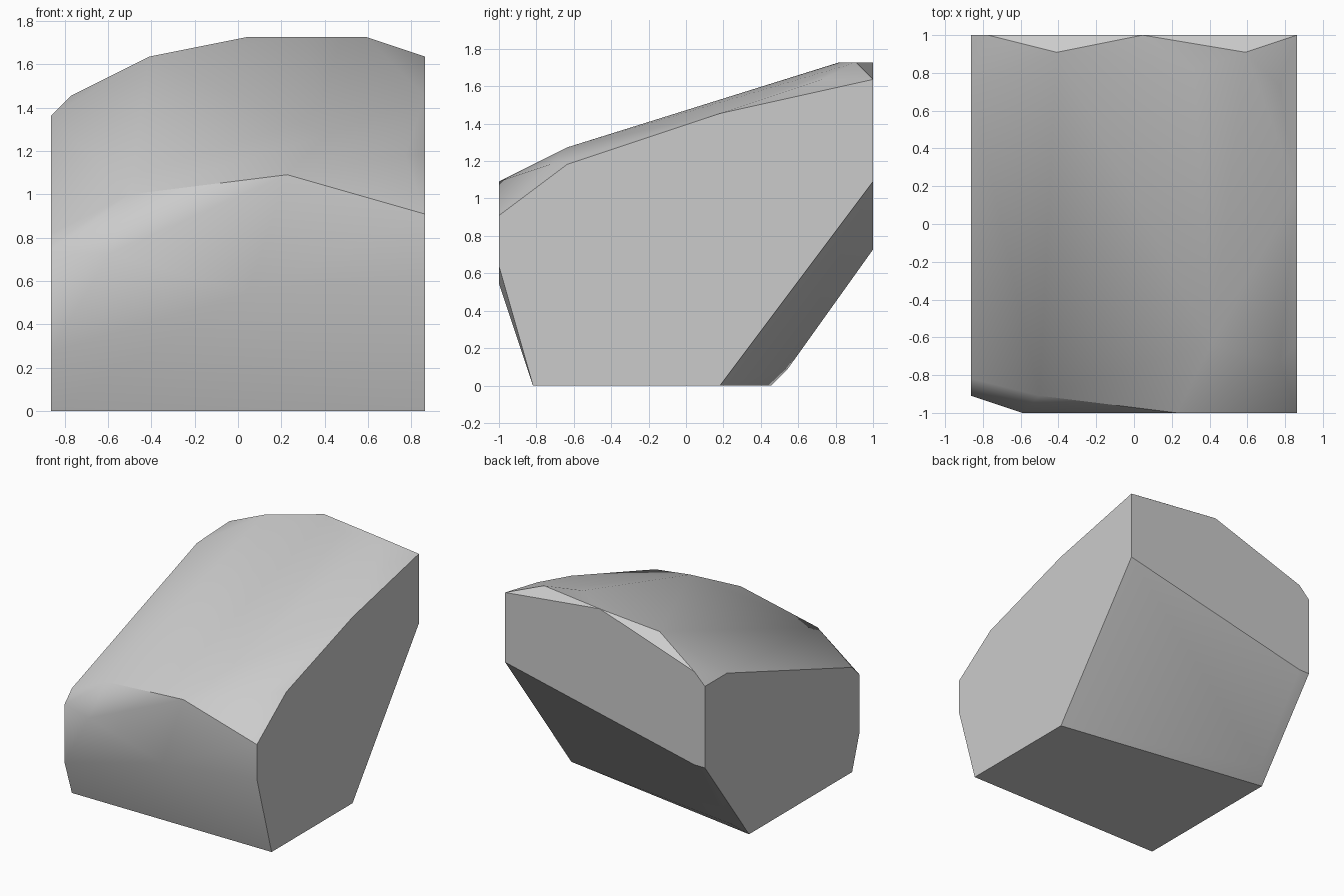
import bpy
import bmesh
import math

UNIT = 1 / 11          # the boulder is laid out on a coarse grid
HALF_WIDTH = 9.5

cube = bpy.data.objects.get("Cube")
if cube:
    bpy.data.objects.remove(cube, do_unlink=True)


def make_material(name, color):
    material = bpy.data.materials.new(name)
    material.use_nodes = True
    material.diffuse_color = color
    material.node_tree.nodes["Principled BSDF"].inputs["Base Color"].default_value = color
    return material


def add_boulder(name, corners, material, smooth_angle):
    """Wrap the corner points in a convex skin with merged flat faces."""
    bm = bmesh.new()
    for corner in corners:
        bm.verts.new([value * UNIT for value in corner])
    bmesh.ops.convex_hull(bm, input=bm.verts[:])
    loose = [vert for vert in bm.verts if not vert.link_faces]
    bmesh.ops.delete(bm, geom=loose, context="VERTS")
    bmesh.ops.dissolve_limit(bm, angle_limit=math.radians(0.5),
                             verts=bm.verts[:], edges=bm.edges[:])
    bmesh.ops.recalc_face_normals(bm, faces=bm.faces[:])
    mesh = bpy.data.meshes.new(name)
    bm.to_mesh(mesh)
    bm.free()
    mesh.materials.append(material)
    boulder = bpy.data.objects.new(name, mesh)
    bpy.context.collection.objects.link(boulder)
    bpy.ops.object.select_all(action="DESELECT")
    boulder.select_set(True)
    bpy.context.view_layer.objects.active = boulder
    bpy.ops.object.shade_smooth_by_angle(angle=math.radians(smooth_angle))
    return boulder


# Flat cut sides, as (y, z) profiles
left_side = [(-11, 10), (-7, 13), (2, 16), (11, 18),
             (11, 12), (2, 0), (-9, 0), (-11, 7)]
right_side = [(-9, 9), (8, 15), (11, 15), (11, 8),
              (5, 0), (-9, 0), (-10, 3), (-10, 8)]

# Worn front, sloping top, rear rim and undercut, as (x, y, z)
front = [(-6.5, -11, 8), (0.5, -11, 6), (2.5, -11, 12), (-5.5, -10, 11)]
top = [(8.5, -8, 13), (4.5, -7, 14), (3.5, 9, 19), (8.5, 8, 18)]
rear_rim = [(-8.5, 11, 16), (-4.5, 10, 18), (0.5, 11, 19), (6.5, 10, 19)]
undercut = [(-8.5, 11, 8), (-8.5, 6, 1)]

corners = [(HALF_WIDTH, y, z) for y, z in left_side]
corners += [(-HALF_WIDTH, y, z) for y, z in right_side]
corners += front + top + rear_rim + undercut

stone = make_material("stone_grey", (0.6, 0.6, 0.6, 1))
add_boulder("boulder", corners, stone, 30)
